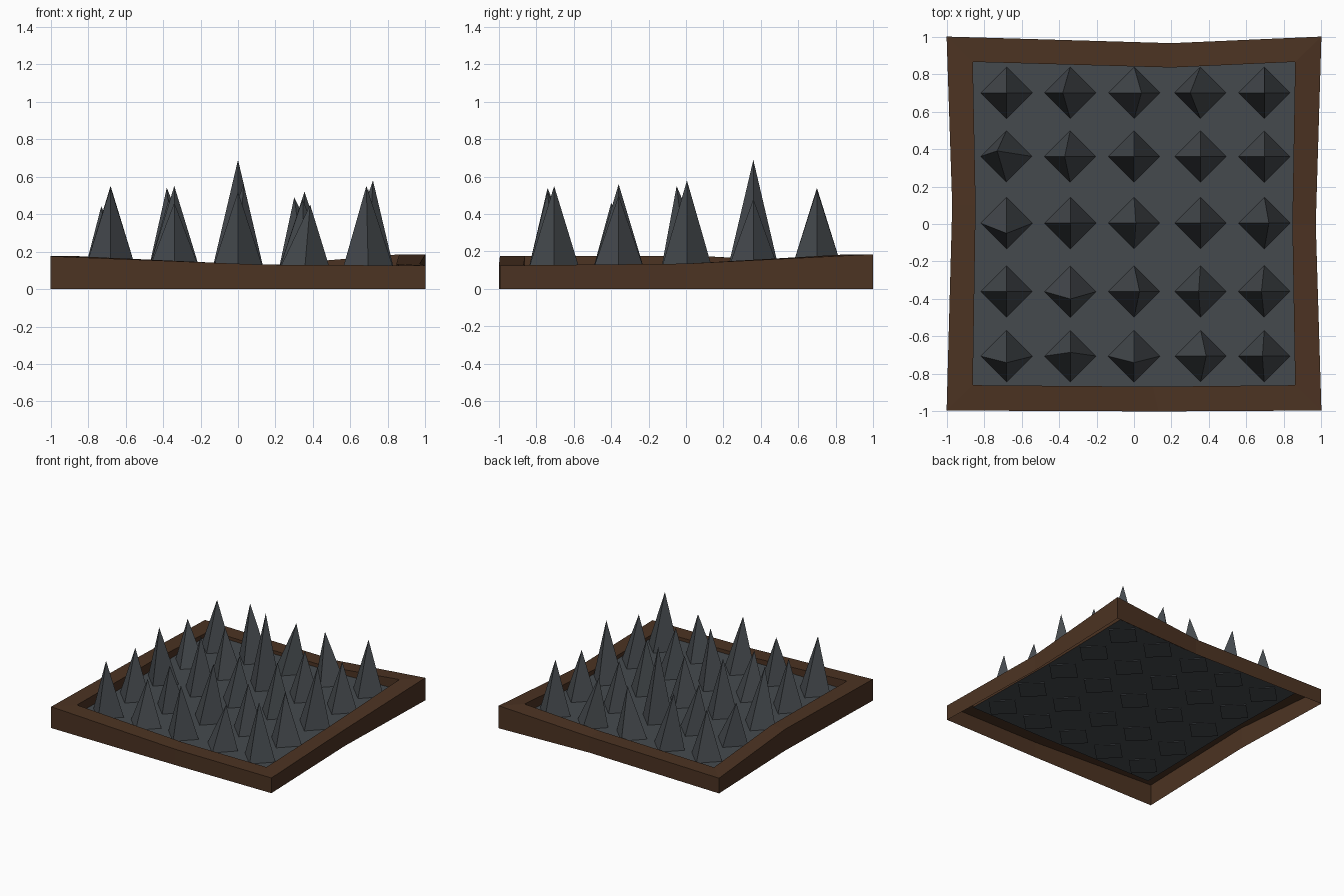
import bpy, bmesh
from mathutils import Vector

if "Cube" in bpy.data.objects:
    bpy.data.objects.remove(bpy.data.objects["Cube"])


def material(name, rgb):
    m = bpy.data.materials.new(name)
    m.diffuse_color = (*rgb, 1)
    m.use_nodes = True
    m.node_tree.nodes["Principled BSDF"].inputs["Base Color"].default_value = m.diffuse_color
    return m


wood = material("brown wood", (0.072, 0.033, 0.016))
stone = material("slate grey", (0.060, 0.068, 0.076))


def finish(name, bm, mat):
    me = bpy.data.meshes.new(name)
    bm.to_mesh(me)
    bm.free()
    me.materials.append(mat)
    ob = bpy.data.objects.new(name, me)
    bpy.context.collection.objects.link(ob)
    return ob


# Warped outline of the frame: outer x, y, rim height, inner x, y
rim = [(-1, -.995, .175, -.86, -.86), (.13, -1, .13, .1, -.868),
       (1, -.995, .125, .86, -.86), (.97, 0, .135, .845, 0),
       (1, 1, .185, .86, .865), (.2, .965, .13, .2, .835),
       (-1, 1, .125, -.86, .865), (-.97, .1, .175, -.845, .1)]
PLATE_Z = 0.1

# Frame: outer wall, sloping rim and inner wall, open underneath
bm = bmesh.new()
rings = []
for ox, oy, z, ix, iy in rim:
    rings.append([bm.verts.new(p) for p in
                  ((ox, oy, 0), (ox, oy, z), (ix, iy, z), (ix, iy, PLATE_Z))])
for i, a in enumerate(rings):
    b = rings[(i + 1) % len(rings)]
    for k in range(3):
        bm.faces.new((a[k], b[k], b[k + 1], a[k + 1]))
finish("frame", bm, wood)

# Floor plate filling the frame
bm = bmesh.new()
bm.faces.new([bm.verts.new((r[3], r[4], PLATE_Z)) for r in rim])
finish("floor_plate", bm, stone)

# Spikes: regular grid of four-sided bases, each with its own leaning tip
cols = (-.68, -.34, 0, .355, .695)
rows = {
    .70: [(0, 0, .49), (-.04, 0, .54), (.04, 0, .49), (-.055, 0, .49), (0, 0, .53)],
    .36: [(-.05, .03, .44), (-.03, 0, .48), (0, 0, .69), (0, 0, .48), (0, 0, .48)],
    .005: [(0, -.055, .55), (0, 0, .55), (.01, 0, .48), (0, 0, .52), (.025, 0, .58)],
    -.36: [(0, 0, .50), (0, -.04, .46), (.03, 0, .56), (-.01, 0, .48), (-.015, 0, .50)],
    -.705: [(0, -.035, .54), (0, .02, .46), (0, -.035, .52), (.03, 0, .45), (-.01, 0, .55)],
}
R, BASE_Z = 0.14, 0.093
bm = bmesh.new()
for y, tips in rows.items():
    for x, (dx, dy, z) in zip(cols, tips):
        base = [bm.verts.new((x + sx * R, y + sy * R, BASE_Z))
                for sx, sy in ((1, 0), (0, 1), (-1, 0), (0, -1))]
        tip = bm.verts.new((x + dx, y + dy, z))
        for i in range(4):
            bm.faces.new((base[i], base[(i + 1) % 4], tip))
        bm.faces.new(base[::-1])
finish("spikes", bm, stone)
